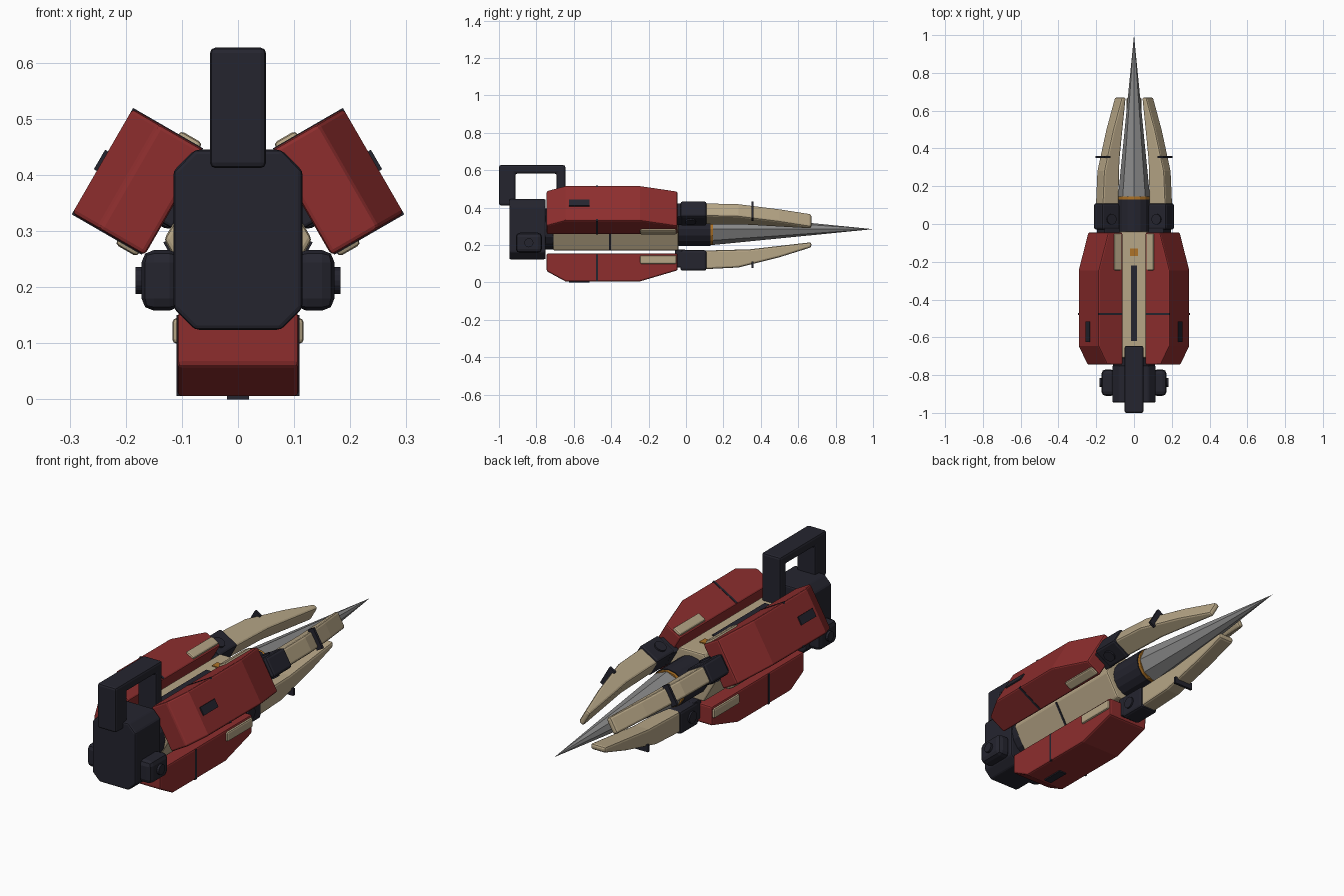
import bpy, bmesh
from math import radians, cos, sin, pi
from mathutils import Matrix, Vector

old = bpy.data.objects.get("Cube")
if old:
    bpy.data.objects.remove(old, do_unlink=True)

AXIS = 0.285  # height of the long axis


def material(name, rgb):
    m = bpy.data.materials.new(name)
    m.use_nodes = True
    m.diffuse_color = (*rgb, 1)
    m.node_tree.nodes["Principled BSDF"].inputs["Base Color"].default_value = (*rgb, 1)
    return m


RED = material("dark red", (0.27, 0.027, 0.027))
BEIGE = material("beige", (0.47, 0.38, 0.24))
DARK = material("charcoal", (0.018, 0.018, 0.028))
STEEL = material("steel grey", (0.25, 0.25, 0.25))
GOLD = material("brass", (0.42, 0.17, 0.02))


def around(angle):
    """Frame whose local z points outward from the long axis."""
    return Matrix.Translation((0, 0, AXIS)) @ Matrix.Rotation(radians(angle), 4, 'Y')


CENTRE = around(0)
WORLD = Matrix.Identity(4)


def finish(name, bm, mat, frame, bevel=0, segments=2):
    bmesh.ops.recalc_face_normals(bm, faces=bm.faces)
    me = bpy.data.meshes.new(name)
    bm.to_mesh(me)
    bm.free()
    me.materials.append(mat)
    ob = bpy.data.objects.new(name, me)
    bpy.context.collection.objects.link(ob)
    ob.matrix_world = frame
    if bevel:
        mod = ob.modifiers.new("Bevel", 'BEVEL')
        mod.width, mod.segments = bevel, segments
        mod.limit_method = 'ANGLE'
        mod.angle_limit = radians(40)
    return ob


def prism(name, outline, lo, hi, mat, frame=WORLD, bevel=0, along='X'):
    """Extrude an outline: (y, z) points along x, or (x, z) points along y."""
    bm = bmesh.new()
    place = (lambda p, d: (d, *p)) if along == 'X' else (lambda p, d: (p[0], d, p[1]))
    face = bm.faces.new([bm.verts.new(place(p, lo)) for p in outline])
    out = bmesh.ops.extrude_face_region(bm, geom=[face])
    new = [v for v in out["geom"] if isinstance(v, bmesh.types.BMVert)]
    bmesh.ops.translate(bm, verts=new, vec=Vector(place((0, 0), hi - lo)))
    return finish(name, bm, mat, frame, bevel)


def box(name, x, y, z, mat, frame=WORLD, bevel=0):
    outline = [(y[0], z[0]), (y[1], z[0]), (y[1], z[1]), (y[0], z[1])]
    return prism(name, outline, x[0], x[1], mat, frame, bevel)


def tube(name, r1, r2, length, sides, mat, frame, direction='Y', bevel=0):
    """Cylinder or cone starting at the frame origin."""
    bm = bmesh.new()
    bmesh.ops.create_cone(bm, cap_ends=True, segments=sides, radius1=r1, radius2=r2, depth=length)
    bmesh.ops.translate(bm, verts=bm.verts, vec=(0, 0, length / 2))
    turn = Matrix.Rotation(-pi / 2, 4, 'X') if direction == 'Y' else Matrix.Rotation(pi / 2, 4, 'Y')
    bmesh.ops.transform(bm, matrix=turn, verts=bm.verts)
    return finish(name, bm, mat, frame, bevel)


# Hexagonal core and its panel details
hexagon = [(0.132 * cos(i * pi / 3), 0.132 * sin(i * pi / 3)) for i in range(6)]
prism("core_body", hexagon, -0.71, -0.04, BEIGE, CENTRE, 0.008, 'Y')
tube("rear_neck", 0.11, 0.11, 0.07, 16, DARK, CENTRE @ Matrix.Translation((0, -0.77, 0)))
box("top_slot", (-0.015, 0.015), (-0.62, -0.22), (0.11, 0.119), DARK, CENTRE)
box("top_marker", (-0.02, 0.02), (-0.17, -0.13), (0.11, 0.119), GOLD, CENTRE)
for side, angle in (("left", 120), ("right", -120)):
    box(side + "_core_seam", (-0.062, 0.062), (-0.412, -0.402), (0.11, 0.118), DARK, around(angle))

# Nose collar, brass ring and faceted spike
tube("nose_collar", 0.09, 0.09, 0.18, 16, DARK, CENTRE @ Matrix.Translation((0, -0.05, 0)))
tube("nose_ring", 0.086, 0.086, 0.015, 16, GOLD, CENTRE @ Matrix.Translation((0, 0.13, 0)))
tube("spike", 0.085, 0.0, 0.86, 8, STEEL, CENTRE @ Matrix.Translation((0, 0.14, 0)))

# Three identical arms: armour pod, hinge and claw
pod_outline = [(-0.745, 0.13), (-0.045, 0.13), (-0.045, 0.22),
               (-0.245, 0.279), (-0.645, 0.279), (-0.745, 0.225)]
claw_outline = [(0.08, 0.115), (0.34, 0.108), (0.67, 0.07), (0.67, 0.097),
                (0.5, 0.15), (0.28, 0.205), (0.08, 0.215)]
for arm, angle in (("left", 60), ("right", -60), ("lower", 180)):
    f = around(angle)
    prism(arm + "_armour_pod", pod_outline, -0.108, 0.108, RED, f, 0.008)
    box(arm + "_pod_vent", (-0.02, 0.02), (-0.625, -0.515), (0.276, 0.285), DARK, f)
    box(arm + "_hinge_base", (-0.042, 0.042), (-0.06, 0.0), (0.11, 0.205), DARK, f, 0.006)
    box(arm + "_hinge", (-0.048, 0.048), (-0.03, 0.11), (0.112, 0.222), DARK, f, 0.012)
    prism(arm + "_claw", claw_outline, -0.04, 0.04, BEIGE, f, 0.01)
    box(arm + "_claw_band", (-0.05, 0.05), (0.349, 0.361), (0.174, 0.208), DARK, f)
    for s, end in ((1, "a"), (-1, "b")):
        xs = sorted((s * 0.1, s * 0.1095))
        box(f"{arm}_pod_seam_{end}", xs, (-0.482, -0.47), (0.135, 0.279), DARK, f)
        xs = sorted((s * 0.095, s * 0.117))
        box(f"{arm}_pod_rail_{end}", xs, (-0.245, -0.05), (0.14, 0.186), BEIGE, f, 0.008)
        tube(f"{arm}_hinge_bolt_{end}", 0.028, 0.028, 0.012, 16, DARK,
             f @ Matrix.Translation((s * 0.05 - 0.006, 0.025, 0.167)), 'X')

# Chamfered rear block
w, lo, hi, c = 0.115, 0.124, 0.445, 0.038
block = [(-w + c, lo), (w - c, lo), (w, lo + c), (w, hi - c),
         (w - c, hi), (-w + c, hi), (-w, hi - c), (-w, lo + c)]
prism("rear_block", block, -0.945, -0.75, DARK, WORLD, 0.008, 'Y')

# Side knobs on the rear block
for side, s in (("left", 1), ("right", -1)):
    xs = sorted((s * 0.1, s * 0.172))
    box(side + "_rear_knob", xs, (-0.91, -0.77), (0.158, 0.266), DARK, WORLD, 0.022)
    tube(side + "_rear_bolt", 0.024, 0.024, 0.03, 16, DARK,
         Matrix.Translation((s * 0.168 - 0.015, -0.84, 0.212)), 'X')

# Carrying handle: one bent profile
handle = [(-1.0, 0.412), (-0.912, 0.412), (-0.912, 0.582), (-0.692, 0.582),
          (-0.692, 0.39), (-0.645, 0.39), (-0.645, 0.627), (-1.0, 0.627)]
prism("handle", handle, -0.05, 0.05, DARK, WORLD, 0.01)
